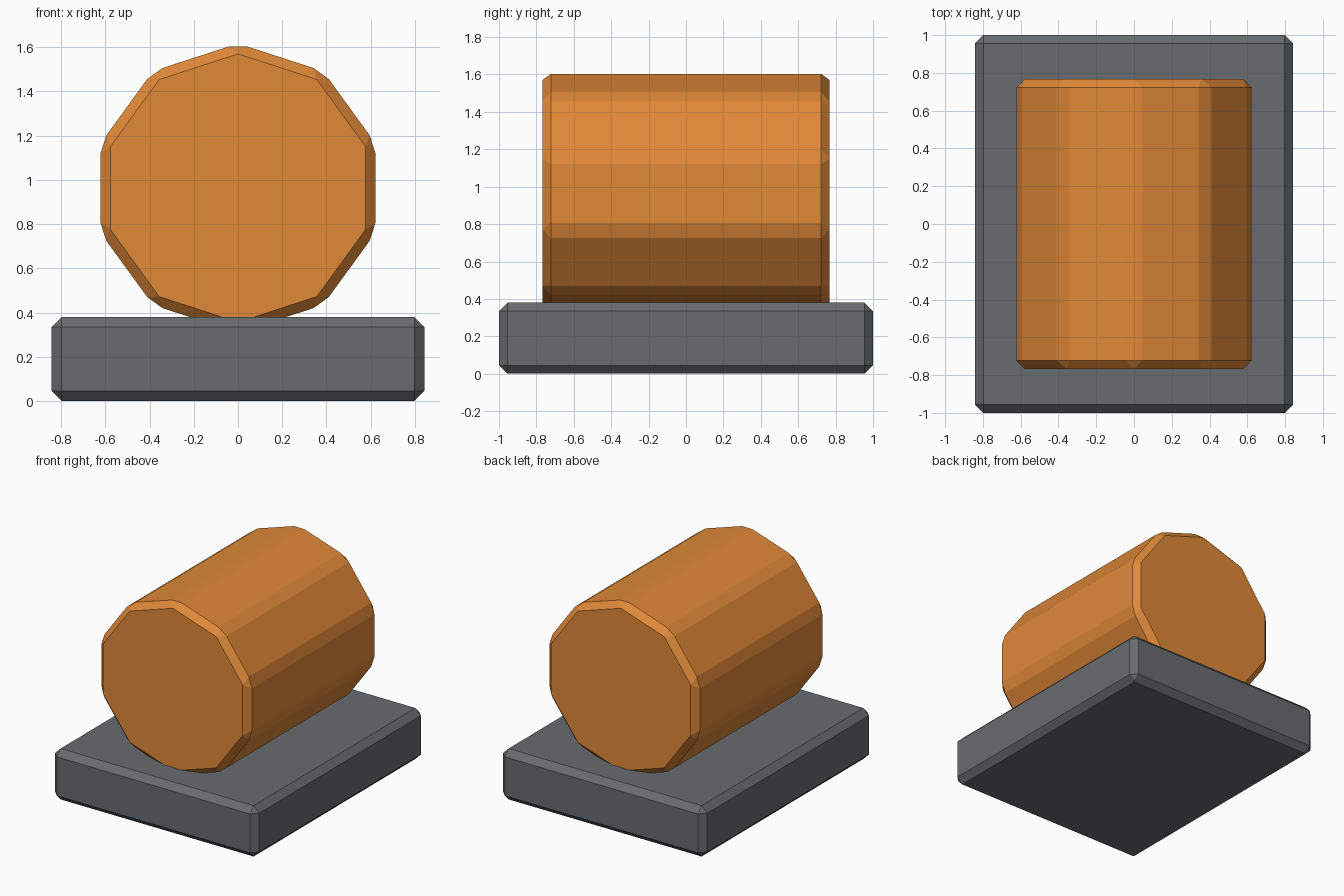
import bpy
from math import pi

if "Cube" in bpy.data.objects:
    bpy.data.objects.remove(bpy.data.objects["Cube"])


def finish(name, color, width=0.045):
    """Name the active object, colour it and chamfer all its edges."""
    ob = bpy.context.object
    ob.name = name
    mat = bpy.data.materials.new(name + "_paint")
    mat.diffuse_color = color
    mat.use_nodes = True
    mat.node_tree.nodes["Principled BSDF"].inputs["Base Color"].default_value = mat.diffuse_color
    ob.data.materials.append(mat)
    bpy.ops.object.transform_apply(location=False, rotation=True, scale=True)
    bev = ob.modifiers.new("chamfer", 'BEVEL')
    bev.width = width
    bev.segments = 1
    bev.limit_method = 'ANGLE'
    bev.angle_limit = pi / 6
    return ob


# Base slab
bpy.ops.mesh.primitive_cube_add(size=1, location=(0, 0, 0.19))
bpy.context.object.scale = (1.686, 2.0, 0.38)
finish("base", (0.14, 0.15, 0.16, 1))

# Ten-sided drum lying along y, with a corner pointing up, sunk into the base
bpy.ops.mesh.primitive_cylinder_add(vertices=10, radius=0.654, depth=1.536,
                                    location=(0, 0, 0.963), rotation=(pi / 2, 0, 0))
finish("drum", (0.75, 0.25, 0.04, 1))
